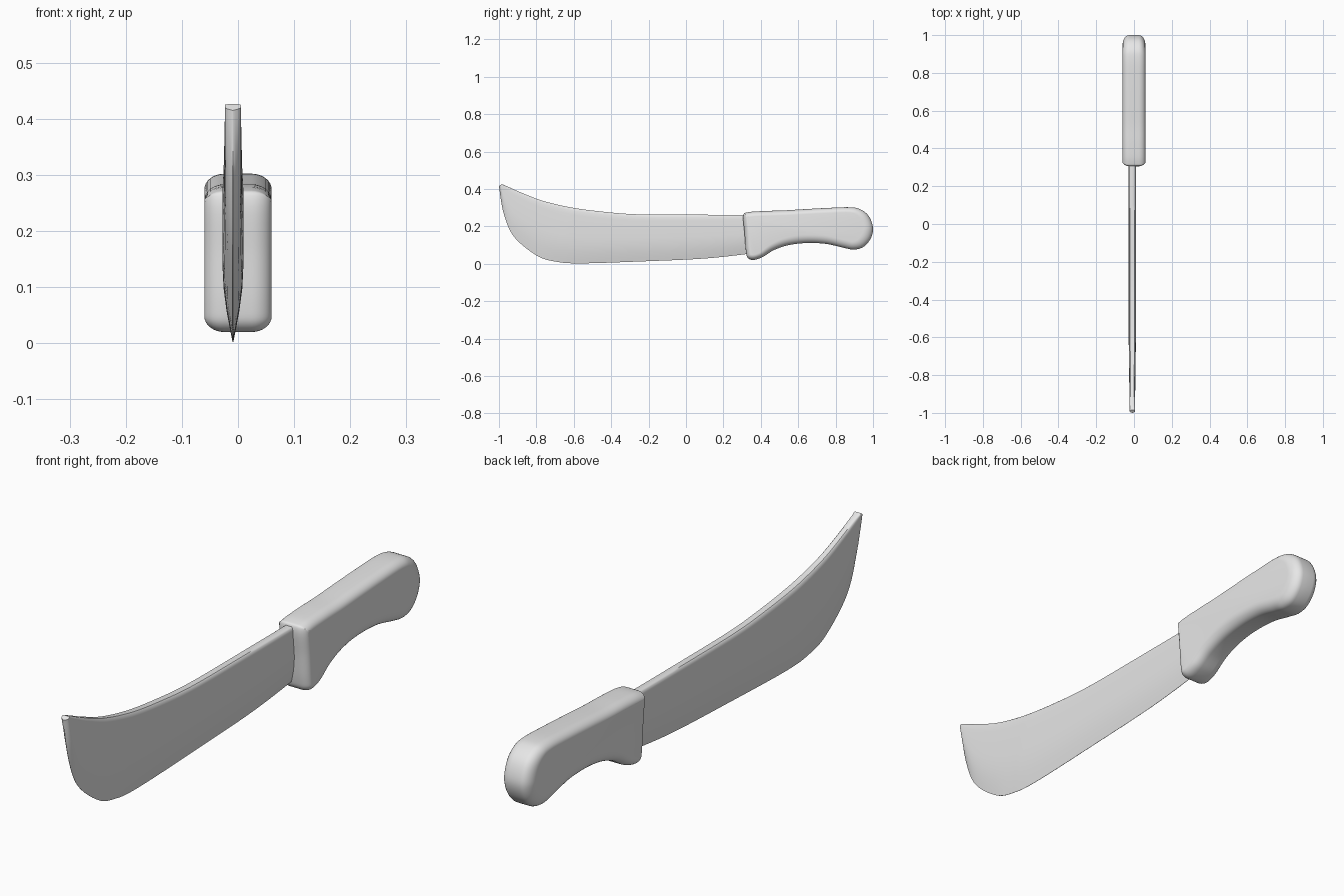
import bpy, bmesh, math
from mathutils import Vector

if "Cube" in bpy.data.objects:
    bpy.data.objects.remove(bpy.data.objects["Cube"])

grey = bpy.data.materials.new("plain grey")
grey.diffuse_color = (0.8, 0.8, 0.8, 1)
grey.use_nodes = True
grey.node_tree.nodes["Principled BSDF"].inputs["Base Color"].default_value = grey.diffuse_color


def spline(points, steps, closed=False):
    """Smooth curve through (y, z) points."""
    p = [Vector(q) for q in points]
    n = len(p)
    get = (lambda i: p[i % n]) if closed else (lambda i: p[max(0, min(n - 1, i))])
    out = []
    for i in range(n if closed else n - 1):
        a, b, c, d = get(i - 1), get(i), get(i + 1), get(i + 2)
        for k in range(steps):
            t = k / steps
            out.append(0.5 * (2 * b + (c - a) * t + (2 * a - 5 * b + 4 * c - d) * t * t
                              + (3 * b - a - 3 * c + d) * t ** 3))
    if not closed:
        out.append(p[-1])
    return out


def loft(name, rings):
    """Skin closed rings of equal length and cap both ends."""
    bm = bmesh.new()
    vs = [[bm.verts.new(v) for v in r] for r in rings]
    n = len(rings[0])
    for a, b in zip(vs, vs[1:]):
        for i in range(n):
            j = (i + 1) % n
            bm.faces.new((a[i], a[j], b[j], b[i]))
    bm.faces.new(vs[0][::-1])
    bm.faces.new(vs[-1])
    bmesh.ops.recalc_face_normals(bm, faces=bm.faces)
    me = bpy.data.meshes.new(name)
    bm.to_mesh(me)
    bm.free()
    me.materials.append(grey)
    ob = bpy.data.objects.new(name, me)
    bpy.context.collection.objects.link(ob)
    bpy.ops.object.select_all(action='DESELECT')
    ob.select_set(True)
    bpy.context.view_layer.objects.active = ob
    bpy.ops.object.shade_smooth_by_angle(angle=math.radians(40))
    return ob


# Blade: wedge section lofted between the spine and the cutting edge
spine = spline([(0.36, .262), (0.1, .262), (-0.25, .264), (-0.45, .279), (-0.62, .302),
                (-0.77, .338), (-0.88, .380), (-0.95, .411), (-0.985, .426)], 8)
edge = spline([(0.36, .056), (0.1, .028), (-0.25, .012), (-0.57, .002), (-0.70, .012),
               (-0.80, .045), (-0.92, .145), (-0.975, .27), (-1.0, .415)], 8)
section = [(0, .6), (.015, .82), (.05, .95), (.12, 1), (.3, 1), (.5, .98), (.65, .88),
           (.8, .6), (.92, .27), (1, .03)]
rings = []
for s, e in zip(spine, edge):
    half = 0.019 - 0.005 * max(0, (-s.x - 0.6) / 0.4)
    side = [(s.lerp(e, f), half * w) for f, w in section]
    rings.append([(-0.009 + w, p.x, p.y) for p, w in side]
                 + [(-0.009 - w, p.x, p.y) for p, w in reversed(side)])
loft("blade", rings)

# Handle: contoured grip outline with rounded sides
grip = spline([(.306, .255), (.33, .275), (.42, .282), (.52, .285), (.62, .291), (.75, .298),
               (.87, .302), (.93, .292), (.977, .255), (1.0, .19), (.985, .13), (.945, .088),
               (.895, .076), (.84, .086), (.75, .106), (.65, .111), (.55, .10), (.47, .073),
               (.41, .036), (.36, .02), (.33, .032), (.32, .07), (.313, .16)], 6, True)
n = len(grip)
inward, radius = [], []
for i, p in enumerate(grip):
    t = (grip[(i + 1) % n] - grip[i - 1]).normalized()
    out = Vector((-t.y, t.x))
    back = max(0, min(1, (p.x - 0.4) / 0.2))
    inward.append(-out)
    radius.append(0.028 + back * (0.015 * max(0, -out.y) + 0.02 * max(0, out.x)))
rings = []
angles = [math.pi / 2 * k / 8 for k in range(9)]
for sign, order in ((-1, angles[::-1]), (1, angles)):
    for a in order:
        x = sign * (0.06 - 0.036 * (1 - math.sin(a)))
        rings.append([(x, q.x, q.y) for q in
                      (p + d * r * (1 - math.cos(a)) for p, d, r in zip(grip, inward, radius))])
loft("handle", rings)
